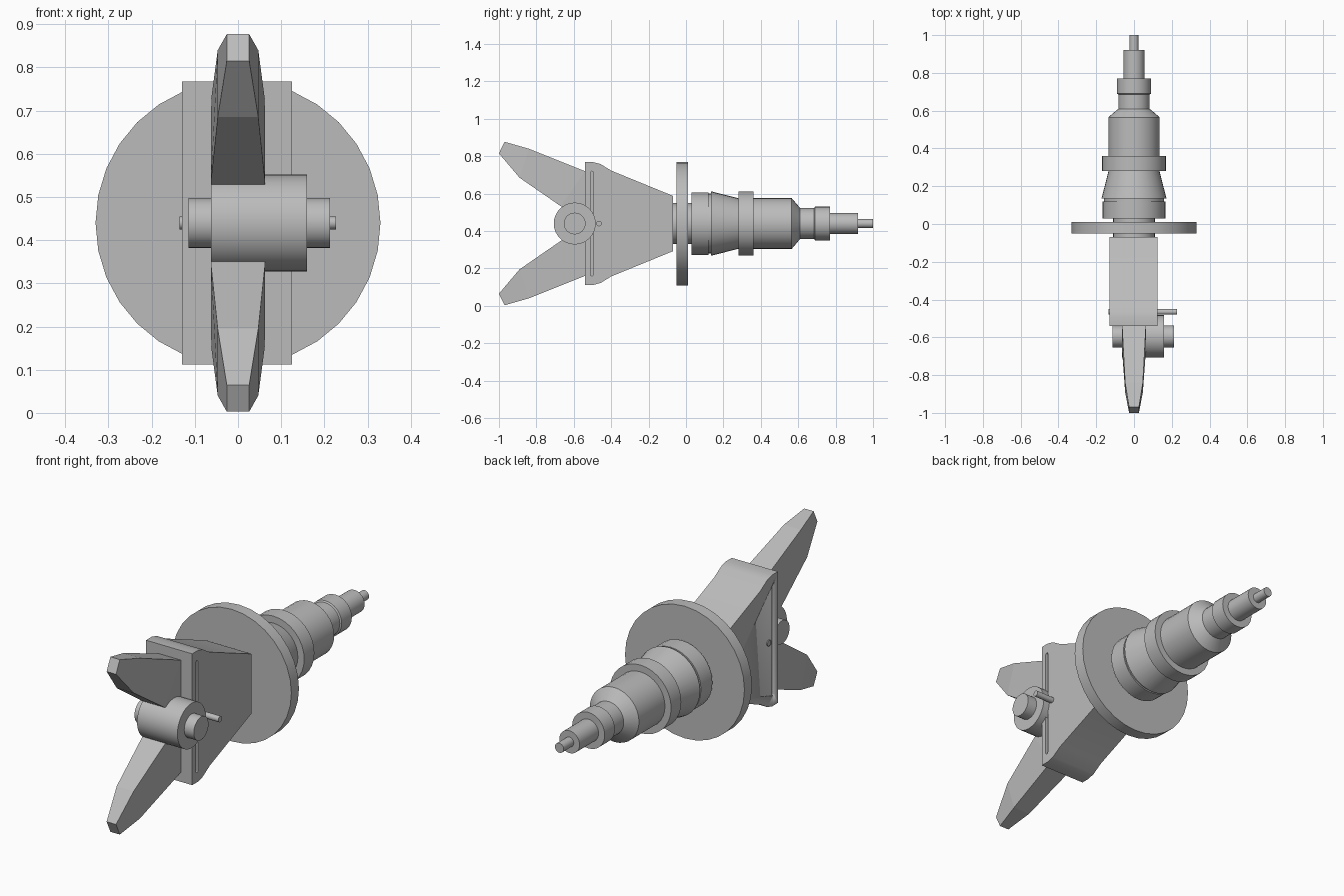
import bpy, bmesh, math
from mathutils import Matrix, Vector

if "Cube" in bpy.data.objects:
    bpy.data.objects.remove(bpy.data.objects["Cube"])

AXIS_Z = 0.44
GREY = (0.5, 0.5, 0.5, 1)
metal = bpy.data.materials.new("grey_metal")
metal.use_nodes = True
metal.diffuse_color = GREY
metal.node_tree.nodes["Principled BSDF"].inputs["Base Color"].default_value = GREY


def finish(name, bm, smooth=True):
    bmesh.ops.recalc_face_normals(bm, faces=bm.faces)
    mesh = bpy.data.meshes.new(name)
    bm.to_mesh(mesh)
    bm.free()
    obj = bpy.data.objects.new(name, mesh)
    bpy.context.collection.objects.link(obj)
    mesh.materials.append(metal)
    if smooth:
        bpy.ops.object.select_all(action="DESELECT")
        obj.select_set(True)
        bpy.context.view_layer.objects.active = obj
        bpy.ops.object.shade_smooth_by_angle(angle=math.radians(25))
    return obj


def bridge(bm, rings):
    """Skin a list of equal vertex rings and cap both ends."""
    for a, b in zip(rings, rings[1:]):
        n = len(a)
        for i in range(n):
            j = (i + 1) % n
            bm.faces.new((a[i], a[j], b[j], b[i]))
    bm.faces.new(rings[0])
    bm.faces.new(rings[-1])


def lathe(name, profile, along="y", centre=(0, 0, AXIS_Z), sides=32):
    """Turn (position, radius) pairs around the x or y direction."""
    bm = bmesh.new()
    rings = []
    for pos, r in profile:
        ring = []
        for i in range(sides):
            t = math.tau * i / sides
            u, w = r * math.cos(t), r * math.sin(t)
            p = (u, pos, w) if along == "y" else (pos, u, w)
            ring.append(bm.verts.new(Vector(centre) + Vector(p)))
        rings.append(ring)
    bridge(bm, rings)
    return finish(name, bm)


def extrude_x(name, outline, x0, x1):
    """Extrude a (y, z) outline between two x positions."""
    bm = bmesh.new()
    bridge(bm, [[bm.verts.new((x, y, z)) for y, z in outline] for x in (x0, x1)])
    return finish(name, bm)


# Flange and stepped shaft
lathe("flange_disc", [(-0.05, 0.33), (0.01, 0.33)])
lathe("flange_neck", [(-0.1, 0.11), (0.04, 0.11)])
lathe("stepped_shaft", [
    (0.03, 0.167), (0.12, 0.167), (0.12, 0.16), (0.135, 0.16), (0.135, 0.172),
    (0.28, 0.135), (0.28, 0.17), (0.36, 0.17), (0.36, 0.136), (0.565, 0.136),
    (0.61, 0.083), (0.685, 0.083), (0.69, 0.09), (0.77, 0.09),
    (0.77, 0.056), (0.92, 0.056), (0.92, 0.024), (1.0, 0.024)])

# Wedge-shaped head, symmetric about the shaft axis
half = [(-0.54, 0.328), (-0.495, 0.328), (-0.457, 0.318), (-0.4, 0.283), (-0.07, 0.148)]
outline = [(y, AXIS_Z + h) for y, h in half] + [(y, AXIS_Z - h) for y, h in reversed(half)]
head = extrude_x("wedge_head", outline, -0.13, 0.125)

# Shallow round-ended slots on both sides of the head
slot = []
for end in (1, -1):
    for k in range(7):
        t = math.pi * k / 6
        slot.append((-0.503 + 0.008 * math.cos(t) * end,
                     AXIS_Z + end * (0.272 + 0.008 * math.sin(t))))
for side, x in (("left", 0.125), ("right", -0.13)):
    cutter = extrude_x(side + "_slot_cutter", slot, x - 0.02, x + 0.02)
    cutter.hide_render = True
    cutter.hide_viewport = True
    cut = head.modifiers.new(side + "_slot", "BOOLEAN")
    cut.operation = "DIFFERENCE"
    cut.solver = "EXACT"
    cut.object = cutter

# Tapered jaws: inner (y, height), outer (y, height), half width
stations = [
    ((-1.0, 0.375), (-0.97, 0.437), 0.026),
    ((-0.89, 0.245), (-0.84, 0.4), 0.047),
    ((-0.67, 0.093), (-0.54, 0.28), 0.063),
    ((-0.5, 0.0), (-0.5, 0.26), 0.063)]
for name, sign in (("upper_jaw", 1), ("lower_jaw", -1)):
    bm = bmesh.new()
    rings = []
    for (yi, hi), (yo, ho), w in stations:
        corners = [(-w, yi, hi), (w, yi, hi), (w, yo, ho), (-w, yo, ho)]
        rings.append([bm.verts.new((x, y, AXIS_Z + sign * h)) for x, y, h in corners])
    bridge(bm, rings)
    finish(name, bm, smooth=False)

# Cross drum with its axle, and the locking pin
drum_centre = (0, -0.595, AXIS_Z)
lathe("cross_drum", [(-0.063, 0.112), (0.16, 0.112)], "x", drum_centre)
lathe("drum_axle", [(-0.115, 0.058), (0.213, 0.058)], "x", drum_centre)
lathe("locking_pin", [(-0.135, 0.015), (0.227, 0.015)], "x", (0, -0.465, AXIS_Z), 16)
